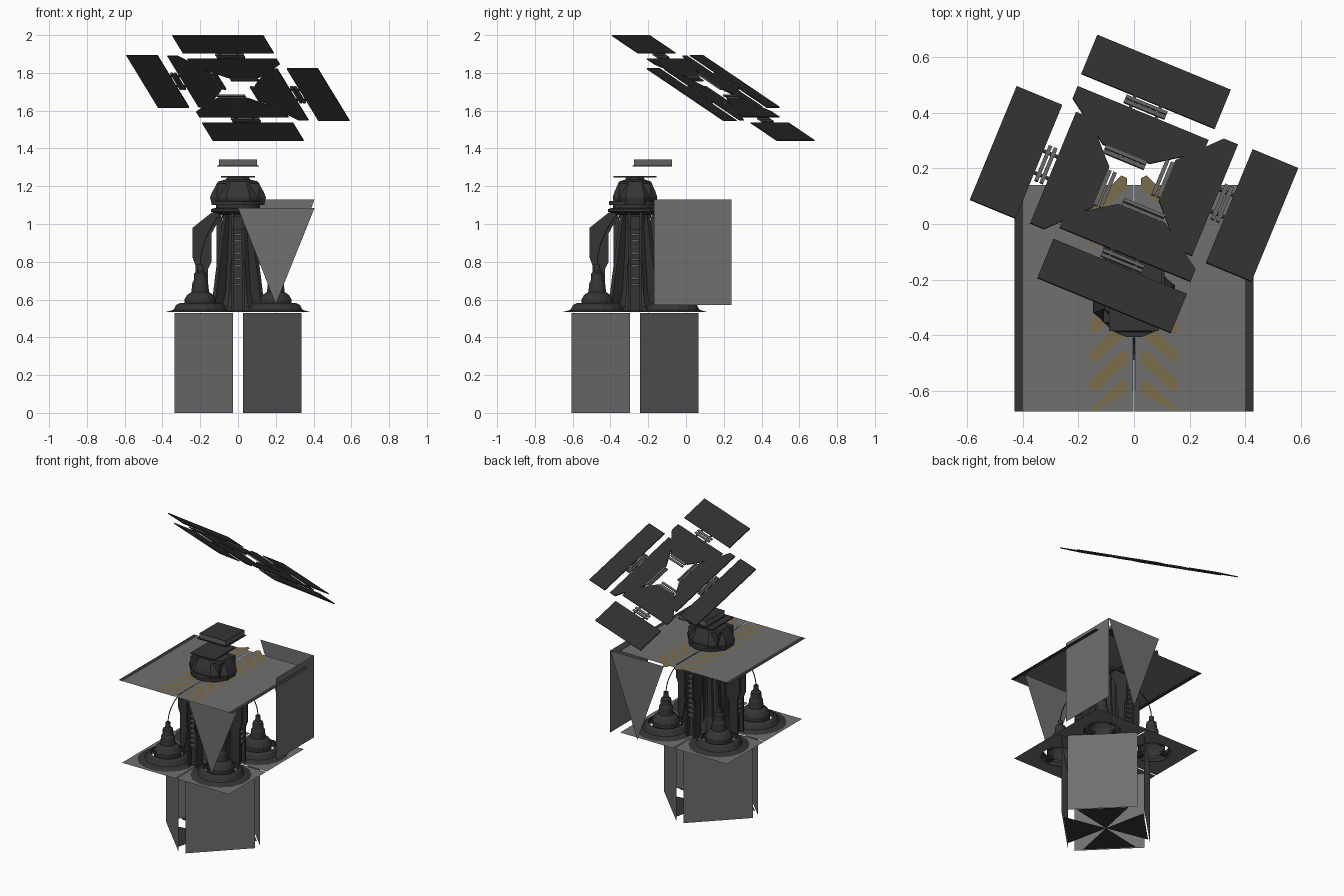
import bpy, bmesh, math
from mathutils import Matrix, Vector

if "Cube" in bpy.data.objects:
    bpy.data.objects.remove(bpy.data.objects["Cube"])

CY = -0.27  # tower axis in y


def material(name, rgb):
    m = bpy.data.materials.new(name)
    m.use_nodes = True
    m.diffuse_color = (*rgb, 1)
    m.node_tree.nodes["Principled BSDF"].inputs["Base Color"].default_value = (*rgb, 1)
    return m


DARK = material("dark steel", (0.035, 0.035, 0.035))
PANEL = material("panel black", (0.03, 0.03, 0.03))
BACKING = material("panel backing", (0.075, 0.075, 0.075))
GREY = material("plate grey", (0.16, 0.16, 0.16))
MID = material("fitting grey", (0.12, 0.12, 0.12))
STRIPE = material("hazard ochre", (0.2, 0.155, 0.07))


def finish(name, bm, mat, matrix=None):
    bmesh.ops.recalc_face_normals(bm, faces=bm.faces)
    if matrix:
        bm.transform(matrix)
    mesh = bpy.data.meshes.new(name)
    bm.to_mesh(mesh)
    bm.free()
    mesh.materials.append(mat)
    ob = bpy.data.objects.new(name, mesh)
    bpy.context.collection.objects.link(ob)
    return ob


def box(name, centre, size, mat, matrix=None):
    bm = bmesh.new()
    bmesh.ops.create_cube(bm, size=1)
    bm.transform(Matrix.Translation(centre) @ Matrix.Diagonal((*size, 1)))
    return finish(name, bm, mat, matrix)


def sheet(name, points, mat, depth=None, matrix=None):
    """Flat polygon, or a prism when a depth vector is given."""
    bm = bmesh.new()
    near = [bm.verts.new(p) for p in points]
    bm.faces.new(near)
    if depth:
        far = [bm.verts.new(Vector(p) + Vector(depth)) for p in points]
        bm.faces.new(far)
        for i in range(len(near)):
            bm.faces.new((near[i - 1], near[i], far[i], far[i - 1]))
    return finish(name, bm, mat, matrix)


def lathe(name, profile, mat, matrix, sides=16):
    bm = bmesh.new()
    rings = [[bm.verts.new((r * math.cos((i + 0.5) * math.tau / sides),
                            r * math.sin((i + 0.5) * math.tau / sides), z))
              for i in range(sides)] for r, z in profile]
    for a, b in zip(rings, rings[1:]):
        for i in range(sides):
            j = (i + 1) % sides
            bm.faces.new((a[i], a[j], b[j], b[i]))
    if profile[-1][0] < 0.07:
        bm.faces.new(rings[-1])
    return finish(name, bm, mat, matrix)


def turn(k, offset=0):
    return Matrix.Translation((0, CY, 0)) @ Matrix.Rotation(math.radians(90 * k + offset), 4, "Z")


AXIS = turn(0)

# Lower housing: four upright panels set as a diamond, and a star shaped floor
for k in range(4):
    sheet("housing_panel", [(0.027, -0.335, 0), (0.335, -0.027, 0), (0.335, -0.027, 0.53), (0.027, -0.335, 0.53)],
          GREY, matrix=turn(k))
    sheet("housing_floor", [(0.06, -0.29, 0.003), (0.29, -0.06, 0.003), (0, 0, 0.003)], DARK, matrix=turn(k))

# Base plate: four square quarters, each with a round hole
N = 32
for k in range(4):
    bm = bmesh.new()
    inner, outer = [], []
    for i in range(N):
        c, s = math.cos(i * math.tau / N), math.sin(i * math.tau / N)
        h = 0.2 / max(abs(c), abs(s))
        inner.append(bm.verts.new((0.204 + 0.115 * c, 0.204 + 0.115 * s, 0.53)))
        outer.append(bm.verts.new((0.204 + h * c, 0.204 + h * s, 0.53)))
    for i in range(N):
        j = (i + 1) % N
        bm.faces.new((inner[i], inner[j], outer[j], outer[i]))
    finish("base_quarter", bm, GREY, turn(k))

    # Corner thruster: collar ring, drum and spire
    place = turn(k) @ Matrix.Translation((0.2, 0.2, 0))
    lathe("thruster_collar", [(0.19, 0.533), (0.145, 0.545), (0.13, 0.572), (0.11, 0.582), (0.11, 0.55)],
          DARK, place)
    lathe("thruster_drum", [(0.085, 0.55), (0.085, 0.6), (0.07, 0.625), (0.048, 0.64), (0.042, 0.69),
                            (0.035, 0.7), (0.032, 0.74), (0.018, 0.75), (0.014, 0.785)], DARK, place)
    for a in range(4):
        box("collar_bridge", (0.1, 0, 0.56), (0.05, 0.03, 0.02), DARK,
            place @ Matrix.Rotation(a * math.pi / 2, 4, "Z"))

    # Feed cable from spire to tower head
    cu = bpy.data.curves.new("feed_cable", "CURVE")
    cu.dimensions = "3D"
    cu.bevel_depth = 0.003
    cu.bevel_resolution = 0
    sp = cu.splines.new("POLY")
    sp.points.add(8)
    m = turn(k)
    for i, p in enumerate(sp.points):
        t = i / 8
        r = 0.2 - 0.11 * t * t
        p.co = (*(m @ Vector((r, r, 0.78 + 0.28 * t))), 1)
    cu.materials.append(DARK)
    bpy.context.collection.objects.link(bpy.data.objects.new("feed_cable", cu))

# Tower core
lathe("tower_core", [(0.18, 0.535), (0.14, 0.56), (0.115, 0.64), (0.1, 0.8), (0.085, 1.0), (0.095, 1.06)],
      DARK, AXIS, sides=8)
for k in range(4):
    # Free standing buttress column: two cheeks, a ribbed spine and a slanted head
    for side in (-0.037, 0.023):
        sheet("buttress_cheek", [(0.16, side, 0.54), (0.225, side, 0.54), (0.225, side, 0.78), (0.24, side, 0.82),
                                 (0.24, side, 0.98), (0.14, side, 1.06), (0.08, side, 1.06),
                                 (0.14, side, 0.95), (0.14, side, 0.8), (0.16, side, 0.76)],
              DARK, (0, 0.014, 0), turn(k))
    box("buttress_spine", (0.18, 0, 0.755), (0.04, 0.05, 0.43), DARK, turn(k))
    for i in range(9):
        box("spine_rib", (0.21, 0, 0.68 + i * 0.033), (0.02, 0.04, 0.012), MID, turn(k))
    # Inner spine and diagonal fin
    box("core_spine", (0.1, 0, 0.79), (0.03, 0.05, 0.5), DARK, turn(k))
    sheet("tower_fin", [(0.06, -0.012, 0.54), (0.19, -0.012, 0.54), (0.16, -0.012, 0.72),
                        (0.1, -0.012, 1.05), (0.06, -0.012, 1.05)], DARK, (0, 0.024, 0), turn(k, 45))

# Tower head rings
lathe("head_ring", [(0.09, 1.05), (0.145, 1.065), (0.145, 1.08), (0.12, 1.085), (0.12, 1.1),
                    (0.14, 1.1), (0.14, 1.12), (0.1, 1.125)], DARK, AXIS, sides=16)

# Deck: two thin leaves with dark outer strips and slanted hazard stripes
DZ = 1.088
for s in (-1, 1):
    def leaf(name, pts, z, mat):
        sheet(name, [(s * x, y, z) for x, y in pts], mat)
    leaf("deck_leaf", [(0.002, -0.675), (0.4, -0.675), (0.4, 0.14), (0.002, 0.14)], DZ, GREY)
    leaf("deck_edge_strip", [(0.4, -0.675), (0.43, -0.675), (0.43, 0.14), (0.4, 0.14)], DZ, DARK)
    leaf("deck_seam", [(0.001, -0.6), (0.005, -0.6), (0.005, -0.41), (0.001, -0.41)], DZ + 0.002, DARK)
    for i in range(8):
        y = -0.57 + i * 0.105
        leaf("hazard_stripe", [(0.025, y), (0.045, y + 0.01), (0.158, max(y - 0.1, -0.668)),
                               (0.16, max(y - 0.13, -0.67)), (0.14, max(y - 0.14, -0.672)), (0.025, y - 0.035)],
             DZ + 0.003, STRIPE)

# Turret and its top plate
lathe("turret", [(0.15, 1.1), (0.16, 1.14), (0.15, 1.165), (0.115, 1.225), (0.07, 1.235), (0.06, 1.25)], DARK,
      AXIS @ Matrix.Diagonal((1, 0.8, 1, 1)), sides=8)
for s in (-1, 1):
    box("turret_cheek", (s * 0.085, CY, 1.17), (0.05, 0.17, 0.09), DARK)
box("turret_plate", (0, CY, 1.25), (0.18, 0.23, 0.008), DARK)

# Floating cap above the turret
box("cap_flange", (0, -0.178, 1.308), (0.22, 0.21, 0.006), DARK)
box("cap_block", (0, -0.175, 1.323), (0.2, 0.2, 0.034), MID)
box("cap_lid", (0, -0.175, 1.341), (0.2, 0.2, 0.003), DARK)

# Hanging side shields: two triangles and one rectangle
for y, top in ((-0.57, 1.084), (0.24, 1.13)):
    sheet("triangle_shield", [(0, y, top), (0.405, y, top), (0.2, y, 0.575)], GREY)
sheet("square_shield", [(0.405, -0.17, 0.57), (0.405, 0.24, 0.57), (0.405, 0.24, 1.13), (0.405, -0.17, 1.13)], GREY)

# Tilted solar array: four identical arms in a pinwheel around an open middle
ARRAY = (Matrix.Translation((0, 0.144, 1.72)) @ Matrix.Rotation(math.radians(-22.4), 4, "Z")
         @ Matrix.Rotation(math.radians(-32), 4, "X"))
SHIFT = -0.067
for k in range(4):
    m = ARRAY @ Matrix.Rotation(k * math.pi / 2, 4, "Z") @ Matrix.Translation((SHIFT, 0, 0))
    half = [(0.255, 0.292), (0.255, 0.237), (0.092, 0.105)]
    outline = half + [(-x, y) for x, y in reversed(half)]
    panels = [sheet("inner_solar_panel", [(x, y, -0.003) for x, y in outline], PANEL, (0, 0, 0.006), m),
              box("outer_solar_panel", (0, 0.436, 0), (0.52, 0.178, 0.006), PANEL, m)]
    for ob in panels:
        ob.data.materials.append(BACKING)
        for face in ob.data.polygons:
            face.material_index = int(face.normal.z < -0.7)
    for v in (0.089, 0.32):
        for d in (-0.01, 0.01):
            box("hinge_bar", (0, v + d, 0), (0.16, 0.014, 0.008), MID, m)
    for u in (-0.05, 0.05):
        box("hinge_link", (u, 0.32, 0), (0.012, 0.06, 0.006), DARK, m)
